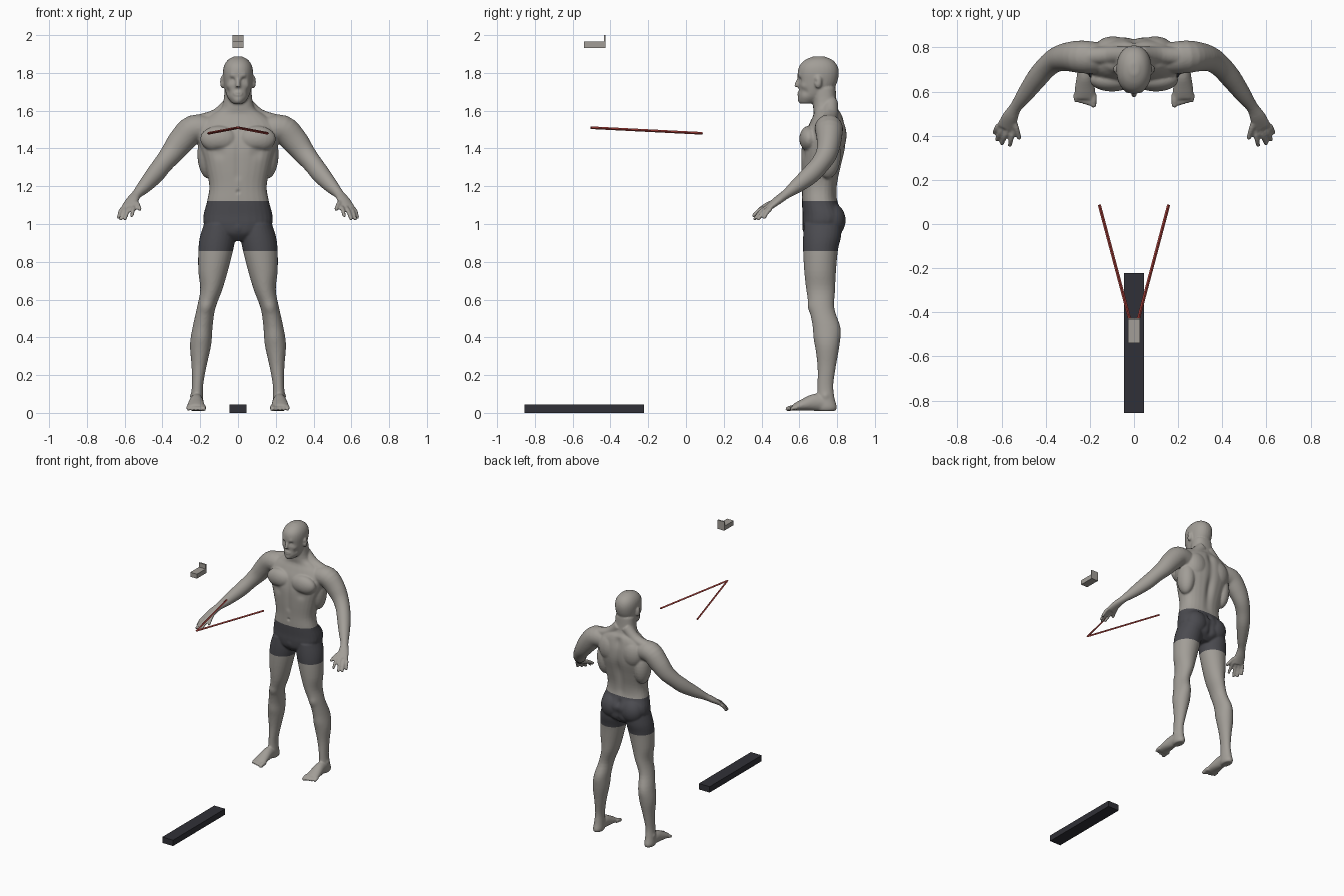
import bpy, bmesh, math
from mathutils import Vector, Matrix, kdtree

if "Cube" in bpy.data.objects:
    bpy.data.objects.remove(bpy.data.objects["Cube"], do_unlink=True)

X, Y, Z = Vector((1, 0, 0)), Vector((0, 1, 0)), Vector((0, 0, 1))


def material(name, colour):
    mat = bpy.data.materials.new(name)
    mat.use_nodes = True
    rgba = (*colour, 1)
    mat.diffuse_color = rgba
    mat.node_tree.nodes["Principled BSDF"].inputs["Base Color"].default_value = rgba
    return mat


skin = material("warm grey skin", (.36, .34, .31))
cloth = material("charcoal cloth", (.07, .07, .08))
dark = material("near black", (.03, .03, .038))
red = material("rod red", (.45, .06, .05))


def link(name, mesh, *mats):
    obj = bpy.data.objects.new(name, mesh)
    bpy.context.collection.objects.link(obj)
    for mat in mats:
        mesh.materials.append(mat)
    return obj


def finish(name, bm, *mats):
    mesh = bpy.data.meshes.new(name)
    bm.to_mesh(mesh)
    bm.free()
    return link(name, mesh, *mats)


def add_box(bm, low, high):
    low, high = Vector(low), Vector(high)
    place = Matrix.Translation((low + high) / 2) @ Matrix.Diagonal((*(high - low), 1))
    bmesh.ops.create_cube(bm, size=1, matrix=place)


def spline(stations, steps=4):
    """Catmull-Rom interpolation of stations of any width."""
    pts = [Vector(s) for s in stations]
    out = []
    for i in range(len(pts) - 1):
        a, b, c, d = pts[max(i - 1, 0)], pts[i], pts[i + 1], pts[min(i + 2, len(pts) - 1)]
        for k in range(steps):
            t = k / steps
            out.append(b + (c - a) * (t / 2) + (a * 2 - b * 5 + c * 4 - d) * (t * t / 2)
                       + (b * 3 - a - c * 3 + d) * (t ** 3 / 2))
    return out + [pts[-1]]


def loft(bm, stations, level=False, power=2, sides=28):
    """Skin rings (x, y, z, half width, half depth); level rings stay horizontal."""
    path = spline(stations)
    rings = []
    for i, s in enumerate(path):
        along = path[min(i + 1, len(path) - 1)].xyz - path[max(i - 1, 0)].xyz
        u, v = X, Y
        if not level:
            u = Z.cross(along).normalized()
            v = along.cross(u).normalized()
        ring = []
        for k in range(sides):
            c, n = math.cos(math.tau * k / sides), math.sin(math.tau * k / sides)
            p = u * (s[3] * math.copysign(abs(c) ** (2 / power), c))
            q = v * (s[4] * math.copysign(abs(n) ** (2 / power), n))
            ring.append(bm.verts.new(Vector(s[:3]) + p + q))
        rings.append(ring)
    faces = [bm.faces.new(rings[0]), bm.faces.new(rings[-1])]
    for a, b in zip(rings, rings[1:]):
        for k in range(sides):
            j = (k + 1) % sides
            faces.append(bm.faces.new((a[k], a[j], b[j], b[k])))
    bmesh.ops.recalc_face_normals(bm, faces=faces)


def blob(bm, centre, size):
    place = Matrix.Translation(centre) @ Matrix.Diagonal((*size, 1))
    bmesh.ops.create_uvsphere(bm, u_segments=24, v_segments=16, radius=1, matrix=place)


def digit(bm, root, tip, r, lift=.008):
    """Finger or toe: a tapered tube with a raised knuckle and a rounded end."""
    root, tip = Vector(root), Vector(tip)
    mid = root.lerp(tip, .5) + Z * lift
    loft(bm, [(*root, r, r), (*mid, r, r), (*tip, r * .85, r * .85)], sides=12)
    blob(bm, tip, [r * .88] * 3)


body = bmesh.new()

# Torso and neck: z, centre y, half width, half depth
torso = [(.91, .72, .06, .06), (.95, .725, .14, .1), (1, .725, .18, .108), (1.05, .727, .182, .11),
         (1.12, .708, .164, .094), (1.2, .707, .152, .093), (1.3, .715, .172, .105),
         (1.4, .727, .2, .116), (1.48, .738, .215, .108), (1.54, .747, .19, .09),
         (1.58, .75, .14, .075), (1.62, .737, .085, .064), (1.72, .73, .07, .062)]
loft(body, [(0, y, z, a, b) for z, y, a, b in torso], level=True, power=2.4)

# Head
head = [(1.638, .64, .03, .036), (1.67, .668, .055, .073), (1.71, .688, .069, .09),
        (1.75, .697, .076, .103), (1.8, .7, .08, .109), (1.84, .701, .073, .099),
        (1.87, .703, .052, .07), (1.888, .703, .02, .026)]
loft(body, [(0, y, z, a, b) for z, y, a, b in head], level=True, power=2.2)
loft(body, [(0, .602, 1.775, .01, .01), (0, .588, 1.745, .011, .011), (0, .584, 1.725, .014, .011)])
blob(body, (0, .6, 1.69), (.024, .012, .014))
blob(body, (0, .66, .985), (.05, .045, .055))

leg = [(.1, .725, 1, .08, .1), (.108, .72, .93, .094, .1), (.118, .712, .86, .092, .092),
       (.132, .71, .75, .078, .084), (.142, .713, .65, .058, .076), (.17, .72, .55, .049, .066),
       (.188, .745, .45, .053, .073), (.198, .748, .36, .056, .065), (.206, .745, .25, .04, .049),
       (.214, .738, .15, .03, .042), (.217, .74, .08, .033, .046), (.218, .745, .03, .036, .054),
       (.218, .745, .01, .028, .045)]
foot = [(.218, .76, .045, .032, .034), (.22, .69, .056, .036, .046),
        (.222, .62, .042, .045, .031), (.222, .57, .028, .048, .018)]
arm = [(.15, .75, 1.5, .07, .07), (.235, .757, 1.503, .074, .074), (.3, .757, 1.44, .065, .07),
       (.35, .745, 1.375, .056, .06), (.395, .712, 1.32, .05, .052), (.44, .66, 1.262, .047, .05),
       (.495, .585, 1.2, .037, .038), (.535, .53, 1.158, .027, .025),
       (.56, .485, 1.125, .036, .022), (.58, .437, 1.088, .042, .016)]
trap = [(.03, .765, 1.645, .04, .04), (.11, .765, 1.573, .04, .038), (.22, .76, 1.54, .04, .036)]
fingers = [((.547, .425, 1.09), (.562, .358, 1.045)), ((.57, .43, 1.09), (.598, .365, 1.028)),
           ((.594, .44, 1.085), (.62, .383, 1.027)), ((.614, .45, 1.08), (.632, .415, 1.035))]
muscles = [((.1, .652, 1.45), (.1, .052, .07)),     # chest
           ((.155, .75, 1.37), (.06, .07, .13)),    # side of back
           ((.095, .79, 1.47), (.085, .06, .1)),    # shoulder blade
           ((.085, .772, 1.02), (.085, .073, .09)),  # buttock
           ((.083, .7, 1.752), (.012, .02, .034))]  # ear

for side in (1, -1):
    def flip(point):
        return (point[0] * side, *point[1:])

    loft(body, [flip(s) for s in leg], level=True)
    for limb in (foot, arm, trap):
        loft(body, [flip(s) for s in limb])
    for centre, size in muscles:
        blob(body, flip(centre), size)
    for root, tip in fingers:
        digit(body, flip(root), flip(tip), .0115)
    digit(body, flip((.548, .485, 1.12)), flip((.52, .392, 1.08)), .0125)
    # Toes, from the big one outwards
    for k in range(5):
        x, r = .183 + k * .02, .0115
        digit(body, flip((x, .59, .028)), flip((x, .54 + .005 * k, .021)), r + .004 * (k == 0), .003)

# Fuse the parts into one soft skin
rough = finish("rough_body", body)
fuse = rough.modifiers.new("fuse", "REMESH")
fuse.mode, fuse.voxel_size = "VOXEL", .0062
soften = rough.modifiers.new("soften", "SMOOTH")
soften.factor, soften.iterations = .5, 4
graph = bpy.context.evaluated_depsgraph_get()
fused = bpy.data.meshes.new_from_object(rough.evaluated_get(graph))
bpy.data.objects.remove(rough, do_unlink=True)

bm = bmesh.new()
bm.from_mesh(fused)

# Sculpted bulges and hollows: place, radius, amount
sculpt = [((.031, .6, 1.762), .015, -.012), ((.031, .603, 1.758), .008, .005),    # eyes
          ((.03, .6, 1.785), .014, .004), ((.05, .62, 1.73), .016, .004),        # brow, cheek
          ((.012, .59, 1.69), .006, -.004), ((0, .59, 1.69), .006, -.004),       # mouth
          ((0, .6, 1.655), .018, .006), ((.055, .63, 1.7), .018, -.005),         # chin, hollow
          ((.09, .685, 1.755), .01, -.005),                                      # ear hole
          ((.17, .655, .56), .03, .007), ((.19, .69, .4), .04, .004),            # knee, shin
          ((.09, .63, 1.6), .03, -.008), ((.1, .62, 1.375), .03, -.007),         # collar, ribs
          ((0, .612, 1.17), .009, -.009), ((.245, .738, .09), .015, .005)]       # navel, ankle
# Grooves down the breastbone, belly and spine
sculpt += [((0, .605, 1.25 + .02 * k), .018, -.004) for k in range(13)]
sculpt += [((0, .825, 1.16 + .025 * k), .026, -.009) for k in range(17)]
sculpt += [((0, .82, .95 + .02 * k), .018, -.008) for k in range(8)]

bm.verts.ensure_lookup_table()
bm.normal_update()
tree = kdtree.KDTree(len(bm.verts))
for v in bm.verts:
    tree.insert(v.co, v.index)
tree.balance()
for place, radius, amount in sculpt:
    for sx in ((1, -1) if place[0] else (1,)):
        for co, i, dist in tree.find_range((place[0] * sx, *place[1:]), radius * 2.5):
            v = bm.verts[i]
            v.co += v.normal * amount * math.exp(-(dist / radius) ** 2)

# Shorts: cut clean edges at waist and hem, then colour the band between
WAIST, HEM = 1.122, .857
for height in (WAIST, HEM):
    bmesh.ops.bisect_plane(bm, geom=bm.verts[:] + bm.edges[:] + bm.faces[:],
                           plane_co=Z * height, plane_no=Z)
for f in bm.faces:
    c = f.calc_center_median()
    f.material_index = int(HEM < c.z < WAIST and abs(c.x) < .3)
    f.smooth = True
finish("body", bm, skin, cloth)
bpy.data.meshes.remove(fused)

# Floor block
block = bmesh.new()
add_box(block, (-.046, -.855, 0), (.046, -.222, .045))
finish("floor_block", block, dark)

# Floating bracket: plate with an upright at its back
bracket = bmesh.new()
add_box(bracket, (-.028, -.54, 1.932), (.028, -.425, 1.966))
add_box(bracket, (-.028, -.435, 1.966), (.028, -.425, 2))
finish("bracket", bracket, skin)

# Pair of rods meeting in a point
for side, name in ((1, "left_rod"), (-1, "right_rod")):
    rod = bmesh.new()
    loft(rod, [(0, -.505, 1.51, .007, .007), (.157 * side, .087, 1.48, .007, .007)], sides=4)
    finish(name, rod, red)
